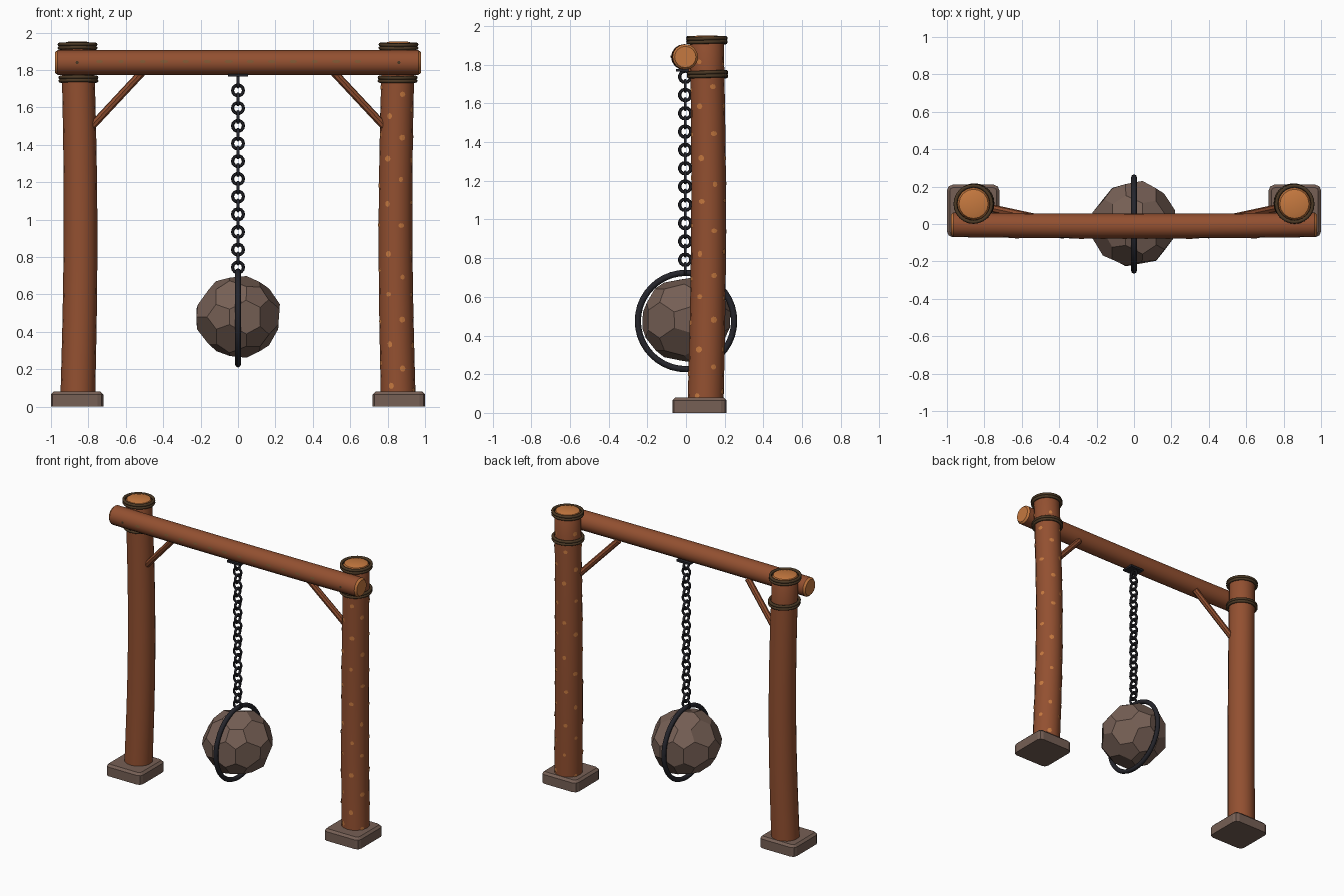
import bpy, bmesh, math, random
from mathutils import Vector

random.seed(4)
cube = bpy.data.objects.get("Cube")
if cube:
    bpy.data.objects.remove(cube, do_unlink=True)


def material(name, r, g, b):
    m = bpy.data.materials.new(name)
    m.use_nodes = True
    m.diffuse_color = (r, g, b, 1)
    bsdf = m.node_tree.nodes["Principled BSDF"]
    bsdf.inputs["Base Color"].default_value = (r, g, b, 1)
    bsdf.inputs["Roughness"].default_value = 0.8
    return m


BARK = material("red brown bark", 0.29, 0.08, 0.03)
CUT = material("cut wood", 0.56, 0.19, 0.05)
MARK = material("olive mark", 0.22, 0.1, 0.035)
ROPE = material("dark rope", 0.07, 0.04, 0.018)
STONE = material("grey brown stone", 0.18, 0.115, 0.09)
IRON = material("dark iron", 0.018, 0.018, 0.024)

X, Y, Z = Vector((1, 0, 0)), Vector((0, 1, 0)), Vector((0, 0, 1))


def finish(name, bm, mats, angle=None):
    mesh = bpy.data.meshes.new(name)
    bm.to_mesh(mesh)
    bm.free()
    ob = bpy.data.objects.new(name, mesh)
    bpy.context.collection.objects.link(ob)
    for m in mats:
        mesh.materials.append(m)
    if angle:
        bpy.ops.object.select_all(action='DESELECT')
        ob.select_set(True)
        bpy.context.view_layer.objects.active = ob
        bpy.ops.object.shade_smooth_by_angle(angle=math.radians(angle))
    return ob


def tube(name, rings, u, v, sides=16, is_cut=None):
    """Log skinned over (centre, radius) rings, with cut wood where is_cut says so."""
    bm = bmesh.new()
    loops = []
    for c, r in rings:
        turns = [2 * math.pi * i / sides for i in range(sides)]
        loops.append([bm.verts.new(c + (u * math.cos(t) + v * math.sin(t)) * r) for t in turns])
    for a, b in zip(loops, loops[1:]):
        for i in range(sides):
            j = (i + 1) % sides
            bm.faces.new((a[i], a[j], b[j], b[i]))
    bm.faces.new(loops[0][::-1])
    bm.faces.new(loops[-1])
    bmesh.ops.recalc_face_normals(bm, faces=bm.faces)
    for f in bm.faces:
        f.material_index = int(bool(is_cut and is_cut(f.calc_center_median())))
    return finish(name, bm, [BARK, CUT], 35)


def add_patch(bm, surface, u, v, axis, angle, along, width, length):
    """Thin rounded patch following a log surface."""
    centre, radius = surface(along)
    verts = []
    for k in range(7):
        t = 2 * math.pi * k / 7
        a = angle + width / radius * math.cos(t)
        p = surface(along + length * math.sin(t))[0]
        verts.append(bm.verts.new(p + (u * math.cos(a) + v * math.sin(a)) * (radius + 0.003)))
    mid = bm.verts.new(centre + (u * math.cos(angle) + v * math.sin(angle)) * (radius + 0.003))
    for k in range(7):
        bm.faces.new((mid, verts[k], verts[(k + 1) % 7]))


def torus(name, loc, rot, major, minor, mat, segs=24, sides=8):
    bpy.ops.mesh.primitive_torus_add(location=loc, rotation=rot, major_radius=major,
                                     minor_radius=minor, major_segments=segs, minor_segments=sides)
    ob = bpy.context.object
    ob.name = name
    ob.data.materials.append(mat)
    bpy.ops.object.shade_smooth_by_angle(angle=math.radians(60))
    return ob


def block(name, loc, size, bevel, mat):
    bm = bmesh.new()
    bmesh.ops.create_cube(bm, size=1)
    bmesh.ops.scale(bm, vec=size, verts=bm.verts)
    if bevel:
        upright = [e for e in bm.edges if abs(e.verts[0].co.z - e.verts[1].co.z) > 0.01]
        bmesh.ops.bevel(bm, geom=upright, offset=bevel, segments=2, affect='EDGES', profile=0.5)
        top = [e for e in bm.edges if all(w.co.z > size[2] * 0.49 for w in e.verts)]
        bmesh.ops.bevel(bm, geom=top, offset=bevel / 2, segments=1, affect='EDGES')
    bmesh.ops.translate(bm, vec=loc, verts=bm.verts)
    return finish(name, bm, [mat])


def post_surface(side):
    def surface(z):
        bow = math.sin(math.pi * z / 1.93)
        centre = Vector((side * (0.858 - 0.016 * bow), 0.1 + 0.013 * bow + 0.004 * z, z))
        return centre, 0.093 - 0.003 * z
    return surface


def beam_surface(x):
    return Vector((x, -0.008 + 0.008 * (x * x - 0.4), 1.84)), 0.066


# Posts, footings, rope bands and braces on both sides
for side, word in ((1, "left"), (-1, "right")):
    surface = post_surface(side)
    rings = [surface(0.06 + 1.865 * i / 10) for i in range(11)]
    top = rings[-1][0]
    rings += [(top + Z * 0.018, 0.078), (top + Z * 0.026, 0.05)]
    tube(word + "_post", rings, X, Y, is_cut=lambda c: c.z > 1.926)
    block(word + "_footing", (side * 0.86, 0.07, 0.04), (0.28, 0.28, 0.08), 0.03, STONE)
    for n, z in enumerate((1.742, 1.76, 1.918, 1.936)):
        c = surface(z)[0]
        torus(f"{word}_rope_band_{n + 1}", c, (0.03 * side, 0, 0), 0.097, 0.01, ROPE)
    foot = Vector((side * 0.79, 0.09, 1.49))
    head = Vector((side * 0.51, 0.03, 1.79))
    q = (head - foot).to_track_quat('Z', 'Y')
    tube(word + "_brace", [(foot, 0.021), (head, 0.021)], q @ X, q @ Y, 8)

# Chipped bark on the left post
bm = bmesh.new()
for col in range(8):
    for row in range(8):
        z = 0.1 + 0.12 * (col % 2) + 0.245 * row + random.uniform(-0.02, 0.02)
        if z < 1.88:
            angle = math.radians(-25 + 45 * col + random.uniform(-4, 4))
            add_patch(bm, post_surface(1), X, Y, Z, angle, z,
                      random.uniform(0.011, 0.018), random.uniform(0.012, 0.018))
finish("left_post_bark_chips", bm, [CUT])

# Crossbeam with sawn ends
rings = [beam_surface(-0.965 + 1.93 * i / 10) for i in range(11)]
rings = [(rings[0][0] - X * 0.013, 0.055)] + rings + [(rings[-1][0] + X * 0.013, 0.055)]
tube("crossbeam", rings, Y, Z, is_cut=lambda c: abs(c.x) > 0.966)

# Marks and pegs along the beam front
bm = bmesh.new()
for i in range(13):
    add_patch(bm, beam_surface, Y, Z, X, math.pi - 0.08, -0.74 + 0.115 * i,
              0.009, random.uniform(0.014, 0.024))
finish("crossbeam_marks", bm, [MARK])
bm = bmesh.new()
for x in (-0.86, 0.86):
    add_patch(bm, beam_surface, Y, Z, X, math.pi, x, 0.009, 0.009)
finish("crossbeam_pegs", bm, [ROPE])

# Hanging plate and chain
block("chain_plate", (0, -0.008, 1.771), (0.105, 0.085, 0.014), 0, IRON)
for i in range(22):
    turn = (math.pi / 2, 0, 0) if i % 2 else (0, math.pi / 2, 0)
    torus(f"chain_link_{i + 1}", (0, -0.004, 1.738 - 0.0473 * i), turn, 0.029, 0.0085, IRON, 14, 6)

# Faceted boulder: an icosahedron with its corners cut off
bm = bmesh.new()
bmesh.ops.create_icosphere(bm, subdivisions=1, radius=0.262)
bmesh.ops.bevel(bm, geom=bm.verts[:], offset=31, offset_type='PERCENT', segments=1,
                affect='VERTICES')
for vert in bm.verts:
    vert.co *= random.uniform(0.97, 1.03)
bmesh.ops.rotate(bm, verts=bm.verts, matrix=X.to_track_quat('Z', 'Y').to_matrix())
bmesh.ops.scale(bm, vec=(1, 1.02, 0.96), verts=bm.verts)
bmesh.ops.translate(bm, vec=(0, 0, 0.48), verts=bm.verts)
finish("boulder", bm, [STONE])

# Iron hoop around the boulder
torus("boulder_hoop", (0, 0, 0.475), (0, math.pi / 2, 0), 0.249, 0.016, IRON, 40, 8)
